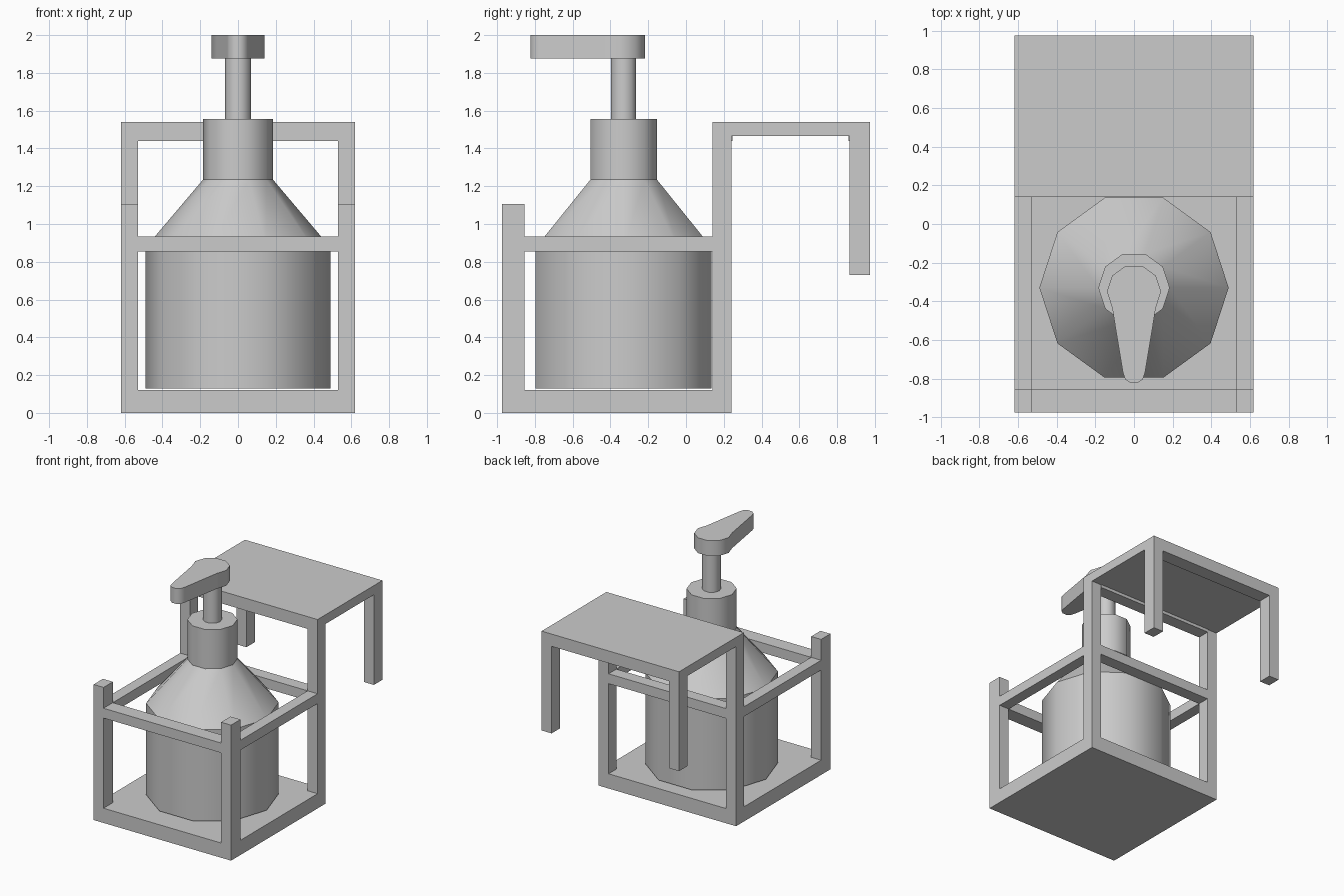
import bpy, math
from math import cos, sin, pi

if "Cube" in bpy.data.objects:
    bpy.data.objects.remove(bpy.data.objects["Cube"])

W, WI = 0.62, 0.53           # outer / inner half width of the rack
YF, YFI = -0.975, -0.855     # front posts, outer / inner
YB, YBI = 0.24, 0.14         # back posts, outer / inner
YE, YEI = 0.975, 0.865       # hook legs, outer / inner
CY = -0.33                   # bottle axis


def mesh(name, verts, faces, smooth=False):
    me = bpy.data.meshes.new(name)
    me.from_pydata(verts, [], faces)
    ob = bpy.data.objects.new(name, me)
    bpy.context.collection.objects.link(ob)
    if smooth:
        bpy.ops.object.select_all(action='DESELECT')
        ob.select_set(True)
        bpy.context.view_layer.objects.active = ob
        bpy.ops.object.shade_smooth_by_angle(angle=math.radians(38))
    return ob


def stack(name, rings, smooth=False):
    """Skin equal-length rings from bottom to top and cap both ends."""
    n = len(rings[0])
    verts = [p for r in rings for p in r]
    faces = [tuple(range(n))[::-1], tuple(range(len(verts) - n, len(verts)))]
    for k in range(len(rings) - 1):
        for i in range(n):
            j = (i + 1) % n
            faces.append((k*n + i, k*n + j, k*n + n + j, k*n + n + i))
    return mesh(name, verts, faces, smooth)


def box(name, x0, x1, y0, y1, z0, z1):
    base = [(x0, y0), (x1, y0), (x1, y1), (x0, y1)]
    return stack(name, [[(x, y, z) for x, y in base] for z in (z0, z1)])


def lathe(name, profile, n=10):
    return stack(name, [[(r*cos(2*pi*i/n), CY + r*sin(2*pi*i/n), z)
                         for i in range(n)] for r, z in profile], True)


# Rack: base tray and shelf
box("base_plate", -W, W, YF, YB, 0, 0.12)
box("hook_shelf", -W, W, YBI, YE, 1.465, 1.54)
box("shelf_front_beam", -WI, WI, YBI, YB + 0.005, 1.44, 1.465)
box("shelf_back_beam", -WI, WI, YEI - 0.005, YE, 1.44, 1.465)

# Posts, hook legs and side rails on both sides
for side, s in (("left", -1), ("right", 1)):
    x0, x1 = sorted((s*WI, s*W))
    box(side + "_front_post", x0, x1, YF, YFI, 0.12, 1.105)
    box(side + "_back_post", x0, x1, YBI, YB, 0.12, 1.465)
    box(side + "_hook_leg", x0, x1, YEI, YE, 0.73, 1.465)
    box(side + "_rail", x0, x1, YFI, YBI, 0.855, 0.935)

# Front and back rails
box("front_rail", -WI, WI, YF, YFI, 0.855, 0.935)
box("back_rail", -WI, WI, YBI, YB, 0.855, 0.935)

# Bottle body with cone shoulder and collar, then pump stem
lathe("bottle", [(0.49, 0.13), (0.49, 0.875), (0.185, 1.235), (0.185, 1.555)])
lathe("pump_stem", [(0.07, 1.555), (0.07, 1.875)])

# Pump head: tapered nozzle between a large and a small rounded end
outline = [(0.14*cos(i*pi/5), -0.35 + 0.14*sin(i*pi/5)) for i in range(-1, 7)]
outline += [(0.057*cos(i*pi/5), -0.77 + 0.057*sin(i*pi/5)) for i in range(5, 11)]
stack("pump_head", [[(x, y, z) for x, y in outline] for z in (1.875, 2.0)], True)
